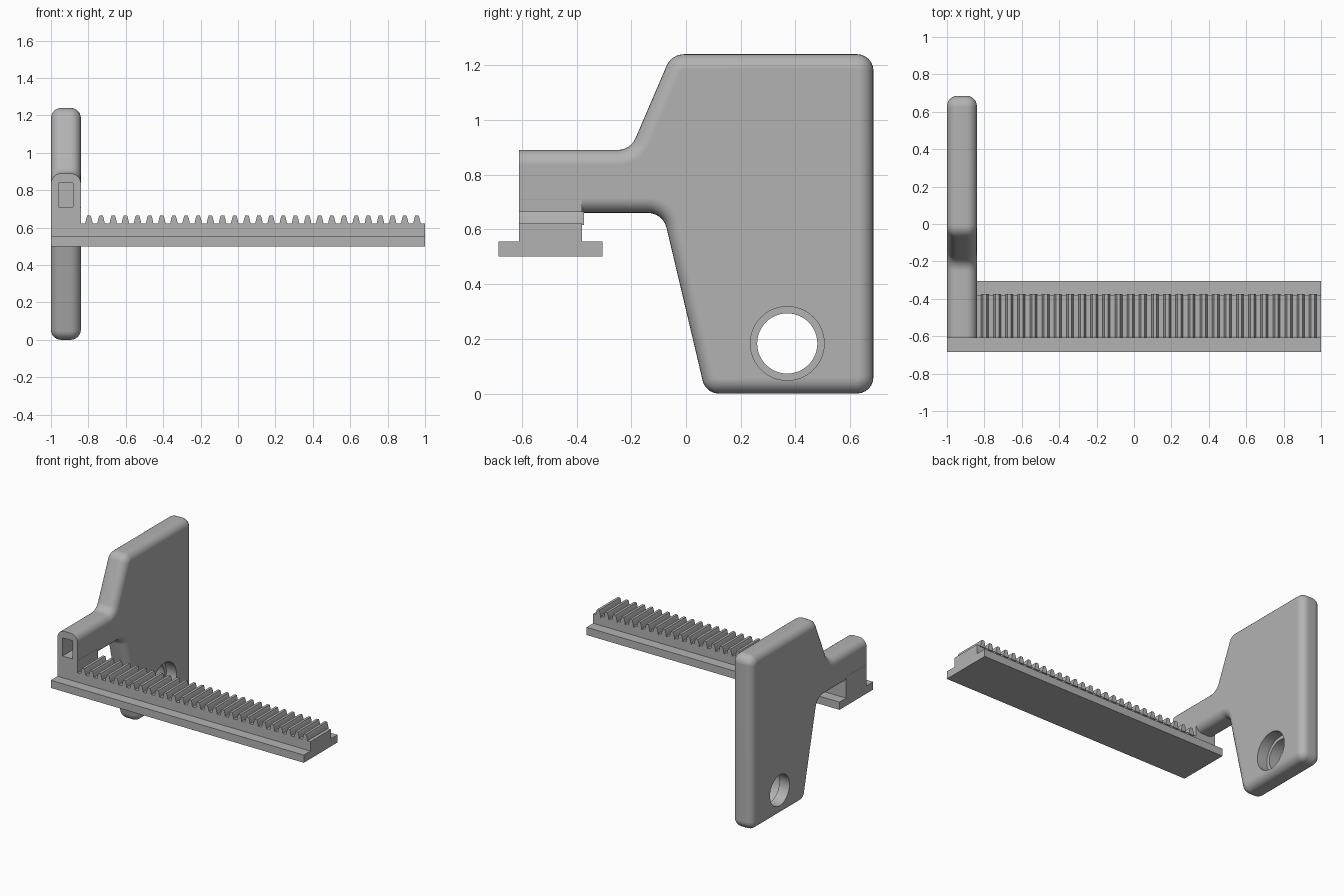
import bpy, bmesh, math
from mathutils import Vector

cube = bpy.data.objects.get("Cube")
if cube:
    bpy.data.objects.remove(cube, do_unlink=True)

grey = bpy.data.materials.new("plain grey")
grey.use_nodes = True
COLOUR = (0.45, 0.45, 0.45, 1)
grey.diffuse_color = COLOUR
grey.node_tree.nodes["Principled BSDF"].inputs["Base Color"].default_value = COLOUR

X0, X1 = -1.0, -0.84       # thickness of the handle plate
FRONT = -0.61              # front end of arm and rack body
EDGE = 0.055               # rounding of the plate rim


def make_object(name, bm):
    bmesh.ops.recalc_face_normals(bm, faces=bm.faces)
    mesh = bpy.data.meshes.new(name)
    bm.to_mesh(mesh)
    bm.free()
    mesh.materials.append(grey)
    obj = bpy.data.objects.new(name, mesh)
    bpy.context.collection.objects.link(obj)
    return obj


def prism(points, direction):
    """Extrude a closed 3D outline along a direction."""
    bm = bmesh.new()
    face = bm.faces.new([bm.verts.new(p) for p in points])
    top = bmesh.ops.extrude_face_region(bm, geom=[face])["geom"]
    bmesh.ops.translate(bm, vec=direction,
                        verts=[v for v in top if isinstance(v, bmesh.types.BMVert)])
    return bm


def box(name, x, y, z):
    outline = [(x[0], y[0], z[0]), (x[0], y[1], z[0]), (x[0], y[1], z[1]), (x[0], y[0], z[1])]
    return make_object(name, prism(outline, (x[1] - x[0], 0, 0)))


def cylinder_x(name, radius, x, y, z):
    ring = [(x[0], y + radius * math.cos(math.tau * i / 48),
             z + radius * math.sin(math.tau * i / 48)) for i in range(48)]
    return make_object(name, prism(ring, (x[1] - x[0], 0, 0)))


def rounded_outline(corners, steps=6):
    """Replace each (y, z, radius) corner by an arc."""
    result = []
    for i, (y, z, r) in enumerate(corners):
        p = Vector((y, z))
        if r == 0:
            result.append(p)
            continue
        a = (Vector(corners[i - 1][:2]) - p).normalized()
        b = (Vector(corners[(i + 1) % len(corners)][:2]) - p).normalized()
        half = a.angle(b) / 2
        centre = p + (a + b).normalized() * (r / math.sin(half))
        start = p + a * (r / math.tan(half)) - centre
        end = p + b * (r / math.tan(half)) - centre
        sweep = math.pi - 2 * half
        for k in range(steps + 1):
            t = k / steps
            arc = (start * math.sin((1 - t) * sweep) + end * math.sin(t * sweep)) / math.sin(sweep)
            result.append(centre + arc)
    return result


def cut(obj, cutter):
    mod = obj.modifiers.new("cut", 'BOOLEAN')
    mod.operation, mod.solver, mod.object = 'DIFFERENCE', 'EXACT', cutter
    bpy.context.view_layer.objects.active = obj
    bpy.ops.object.modifier_apply(modifier=mod.name)
    bpy.data.objects.remove(cutter, do_unlink=True)


# Handle plate with its arm, rim rounded everywhere but at the front end
corners = [(FRONT, 0.66, 0), (-0.084, 0.66, 0.07), (0.072, 0, 0.06), (0.685, 0, 0.06),
           (0.685, 1.24, 0.06), (-0.053, 1.24, 0.07), (-0.203, 0.89, 0.07), (FRONT, 0.89, 0)]
bm = prism([(X0, p.x, p.y) for p in rounded_outline(corners)], (X1 - X0, 0, 0))
rim = [e for e in bm.edges
       if abs(e.verts[0].co.x - e.verts[1].co.x) < 1e-4
       and max(v.co.y for v in e.verts) > FRONT + 0.01]
bmesh.ops.bevel(bm, geom=rim, offset=EDGE, offset_type='OFFSET', segments=6,
                profile=0.5, affect='EDGES', clamp_overlap=False)
plate = make_object("handle_plate", bm)

# Stepped round hole and the rectangular pocket in the arm's end
cut(plate, cylinder_x("hole_cutter", 0.11, (X0 - 0.1, X1 + 0.1), 0.37, 0.183))
cut(plate, cylinder_x("step_cutter", 0.135, (-0.92, X1 + 0.1), 0.37, 0.183))
cut(plate, box("pocket_cutter", (-0.96, -0.883), (FRONT - 0.1, -0.2), (0.71, 0.84)))

# Smooth rim shading with flat sides
bpy.ops.object.select_all(action='DESELECT')
plate.select_set(True)
bpy.context.view_layer.objects.active = plate
bpy.ops.object.shade_smooth_by_angle(angle=math.radians(35))
weighted = plate.modifiers.new("flat_sides", 'WEIGHTED_NORMAL')
weighted.keep_sharp = True

# Rack: flanged base, raised body and the block carrying the arm
box("rack_base", (-1, 1), (-0.685, -0.305), (0.5, 0.555))
box("rack_body", (-1, 1), (FRONT, -0.38), (0.555, 0.622))
box("arm_block", (X0, X1), (FRONT, -0.38), (0.555, 0.708))

# Row of teeth with slightly curved flanks
flank = [(0.021, 0.615), (0.018, 0.632), (0.014, 0.65), (0.009, 0.665)]
for i in range(28):
    x = -0.797 + i * 0.06495
    outline = [(x + w, FRONT, z) for w, z in flank]
    outline += [(x - w, FRONT, z) for w, z in reversed(flank)]
    make_object(f"rack_tooth_{i + 1}", prism(outline, (0, 0.237, 0)))
